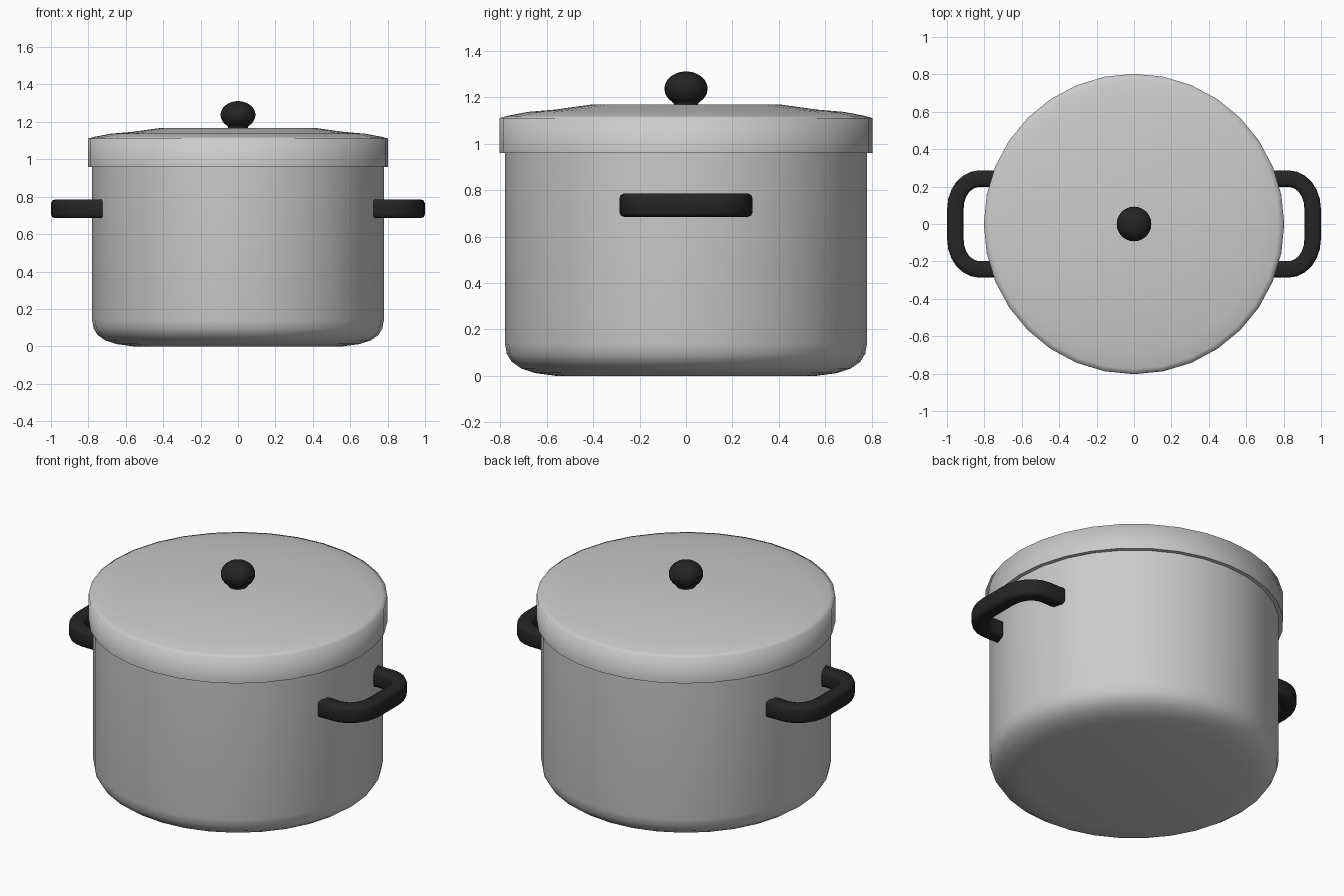
import bpy, bmesh
from math import sin, cos, pi, radians
from mathutils import Vector

if "Cube" in bpy.data.objects:
    bpy.data.objects.remove(bpy.data.objects["Cube"])

SIDES = 32

black = bpy.data.materials.new("black_plastic")
black.diffuse_color = (0.018, 0.018, 0.018, 1)
black.use_nodes = True
black.node_tree.nodes["Principled BSDF"].inputs["Base Color"].default_value = black.diffuse_color


def finish(bm, name, angle, mat=None):
    bmesh.ops.recalc_face_normals(bm, faces=bm.faces)
    me = bpy.data.meshes.new(name)
    bm.to_mesh(me)
    bm.free()
    ob = bpy.data.objects.new(name, me)
    bpy.context.collection.objects.link(ob)
    if mat:
        me.materials.append(mat)
    bpy.ops.object.select_all(action='DESELECT')
    ob.select_set(True)
    bpy.context.view_layer.objects.active = ob
    bpy.ops.object.shade_smooth_by_angle(angle=radians(angle))
    return ob


def skin(bm, rings, closed_ends=True):
    """Join equal-sized vertex rings with quads and cap the two ends."""
    for a, b in zip(rings, rings[1:]):
        n = len(a)
        for i in range(n):
            j = (i + 1) % n
            bm.faces.new((a[i], a[j], b[j], b[i]))
    if closed_ends:
        bm.faces.new(rings[0])
        bm.faces.new(rings[-1])


def lathe(name, profile, angle, mat=None, sides=SIDES):
    """Turn a (radius, height) profile around the z axis."""
    bm = bmesh.new()
    rings = [[bm.verts.new((r * cos(2 * pi * i / sides), r * sin(2 * pi * i / sides), z))
              for i in range(sides)] for r, z in profile]
    skin(bm, rings)
    return finish(bm, name, angle, mat)


def sweep(name, path, section, angle, mat):
    """Sweep a (sideways, up) section along a path lying in a level plane."""
    bm = bmesh.new()
    up = Vector((0, 0, 1))
    rings = []
    for i, p in enumerate(path):
        a = path[max(i - 1, 0)]
        b = path[min(i + 1, len(path) - 1)]
        side = (b - a).normalized().cross(up)
        rings.append([bm.verts.new(p + side * s + up * t) for s, t in section])
    skin(bm, rings)
    return finish(bm, name, angle, mat)


# Pot body with rounded bottom edge
lathe("pot_body", [(0.56, 0.0), (0.65, 0.012), (0.71, 0.032), (0.75, 0.06),
                   (0.772, 0.095), (0.78, 0.14), (0.78, 1.08)], 50)

# Lid with overhanging rim and raised flat centre
lathe("lid", [(0.775, 0.96), (0.803, 0.96), (0.803, 1.11), (0.775, 1.119),
              (0.68, 1.137), (0.57, 1.146), (0.41, 1.168)], 80)

# Knob: short neck flaring into a slightly squashed ball
ball = [(0.093 * cos(t), 1.237 + 0.074 * sin(t))
        for t in (radians(-50 + 137 * k / 12) for k in range(13))]
lathe("lid_knob", [(0.055, 1.16), (0.052, 1.172)] + ball, 60, black, 24)

# Side handles: one loop path, mirrored to the other side
R = 0.14
top = [Vector((0.725, 0.243, 0.735))]
top += [Vector((0.825 + 0.13 * sin(t), 0.083 + 0.16 * cos(t), 0.735))
        for t in (k * pi / 12 for k in range(7))]
path = top + [Vector((p.x, -p.y, p.z)) for p in reversed(top)]
w, h, c = 0.044, 0.05, 0.02
section = [(w, h - c), (w - c * 0.3, h - c * 0.3), (w - c, h), (c - w, h),
           (c * 0.3 - w, h - c * 0.3), (-w, h - c), (-w, c - h),
           (c * 0.3 - w, c * 0.3 - h), (c - w, -h), (w - c, -h),
           (w - c * 0.3, c * 0.3 - h), (w, c - h)]
for name, sx in (("handle_right", 1), ("handle_left", -1)):
    sweep(name, [Vector((p.x * sx, p.y, p.z)) for p in path], section, 60, black)
